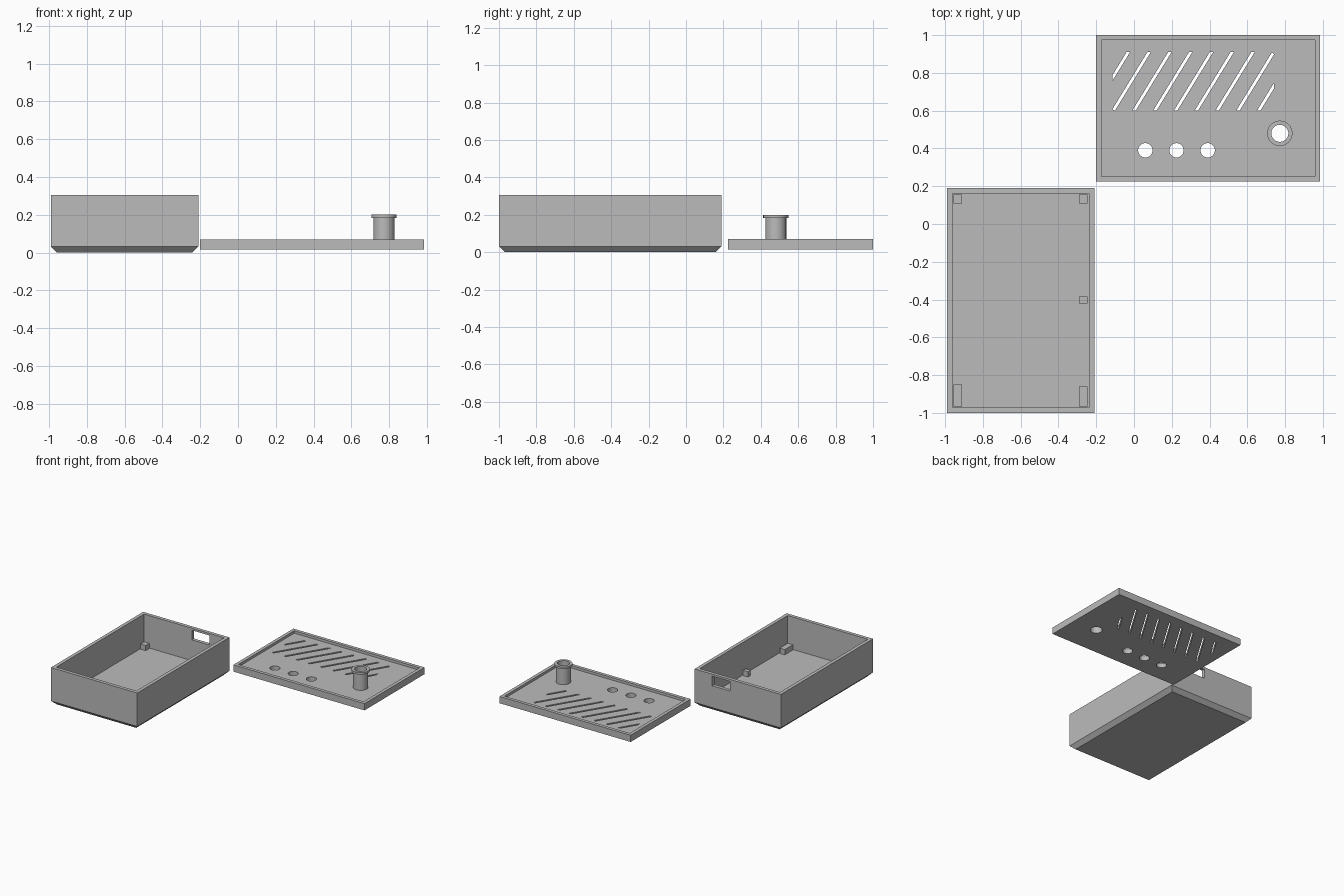
import bpy, bmesh, math
from mathutils import Matrix, Vector

cube = bpy.data.objects.get("Cube")
if cube:
    bpy.data.objects.remove(cube, do_unlink=True)

grey = bpy.data.materials.new("plain grey")
grey.use_nodes = True
GREY = (0.5, 0.5, 0.5, 1)
grey.diffuse_color = GREY
grey.node_tree.nodes["Principled BSDF"].inputs["Base Color"].default_value = GREY


def finish(name, bm):
    bmesh.ops.recalc_face_normals(bm, faces=bm.faces)
    mesh = bpy.data.meshes.new(name)
    bm.to_mesh(mesh)
    bm.free()
    mesh.materials.append(grey)
    obj = bpy.data.objects.new(name, mesh)
    bpy.context.collection.objects.link(obj)
    return obj


def add_box(bm, lo, hi):
    lo, hi = Vector(lo), Vector(hi)
    place = Matrix.Translation((lo + hi) / 2) @ Matrix.Diagonal((*(hi - lo), 1))
    bmesh.ops.create_cube(bm, size=1, matrix=place)


def tray(name, lo, hi, wall, floor_z, chamfer=0):
    """Open box: inset the top face and push it down to the floor."""
    bm = bmesh.new()
    add_box(bm, lo, hi)
    if chamfer:
        low = [e for e in bm.edges if all(v.co.z < lo[2] + 0.001 for v in e.verts)]
        bmesh.ops.bevel(bm, geom=low, offset=chamfer, segments=1, affect='EDGES')
    bm.normal_update()
    top = max(bm.faces, key=lambda f: f.calc_center_median().z)
    bmesh.ops.inset_region(bm, faces=[top], thickness=wall)
    pocket = bmesh.ops.extrude_discrete_faces(bm, faces=[top])["faces"][0]
    for v in pocket.verts:
        v.co.z = floor_z
    return finish(name, bm)


def cut(target, bm):
    """Subtract a closed mesh from the target and drop the cutter."""
    cutter = finish("cutter", bm)
    cutter.hide_render = True
    mod = target.modifiers.new("cut", 'BOOLEAN')
    mod.operation, mod.solver, mod.object = 'DIFFERENCE', 'EXACT', cutter
    bpy.context.view_layer.objects.active = target
    bpy.ops.object.modifier_apply(modifier=mod.name)
    bpy.data.objects.remove(cutter, do_unlink=True)


def smooth(obj):
    bpy.ops.object.select_all(action='DESELECT')
    obj.select_set(True)
    bpy.context.view_layer.objects.active = obj
    bpy.ops.object.shade_smooth_by_angle(angle=math.radians(30))


# Case with chamfered base and a window in the back wall
case = tray("case", (-0.99, -1, 0), (-0.21, 0.19, 0.305), 0.04, 0.04, 0.032)
window = bmesh.new()
add_box(window, (-0.53, 0.1, 0.21), (-0.37, 0.25, 0.288))
cut(case, window)

# Support blocks on the case floor: x range, y range
blocks = [(-0.955, -0.91, 0.108, 0.155), (-0.29, -0.245, 0.108, 0.155),
          (-0.29, -0.245, -0.42, -0.385),
          (-0.955, -0.91, -0.965, -0.85), (-0.29, -0.245, -0.965, -0.86)]
for i, (x0, x1, y0, y1) in enumerate(blocks):
    bm = bmesh.new()
    add_box(bm, (x0, y0, 0.035), (x1, y1, 0.083))
    finish(f"support_block_{i + 1}", bm)

# Lid
FLOOR = 0.05
lid = tray("lid", (-0.2, 0.225, 0.015), (0.985, 1, 0.07), 0.038, FLOOR)
POST = (0.772, 0.48)
POST_HOLE = 0.045

# Round holes through the lid
holes = bmesh.new()
for x, y, r in [(0.06, 0.39, 0.038), (0.225, 0.39, 0.038), (0.39, 0.39, 0.038),
                (*POST, POST_HOLE)]:
    bmesh.ops.create_cone(holes, cap_ends=True, segments=48, radius1=r, radius2=r,
                          depth=0.2, matrix=Matrix.Translation((x, y, 0.05)))
cut(lid, holes)

# Slanted vent slots, clipped to a rectangle
LEFT, RIGHT, BOTTOM, RISE, LEAN = -0.115, 0.742, 0.6, 0.31, 0.19
slots = bmesh.new()
for i in range(-1, 8):
    pts = []
    for side in (-0.009, 0.009):
        x = -0.11 + 0.11 * i + side
        ends = [max(0, (LEFT - x) / LEAN), min(1, (RIGHT - x) / LEAN)]
        if side > 0:
            ends.reverse()
        pts += [(x + LEAN * t, BOTTOM + RISE * t) for t in ends]
    face = slots.faces.new([slots.verts.new((x, y, -0.05)) for x, y in pts])
    new = bmesh.ops.extrude_face_region(slots, geom=[face])["geom"]
    bmesh.ops.translate(slots, vec=(0, 0, 0.2),
                        verts=[g for g in new if isinstance(g, bmesh.types.BMVert)])
cut(lid, slots)
smooth(lid)

# Hollow post with a flange, turned around its axis
profile = [(POST_HOLE, FLOOR), (0.056, FLOOR), (0.056, 0.184), (0.067, 0.184),
           (0.067, 0.2), (POST_HOLE, 0.2)]
bm = bmesh.new()
ring = [bm.verts.new((POST[0] + r, POST[1], z)) for r, z in profile]
edges = [bm.edges.new((a, b)) for a, b in zip(ring, ring[1:] + ring[:1])]
bmesh.ops.spin(bm, geom=ring + edges, cent=(*POST, 0), axis=(0, 0, 1),
               angle=math.tau, steps=48)
bmesh.ops.remove_doubles(bm, verts=bm.verts, dist=0.0005)
smooth(finish("flanged_post", bm))
